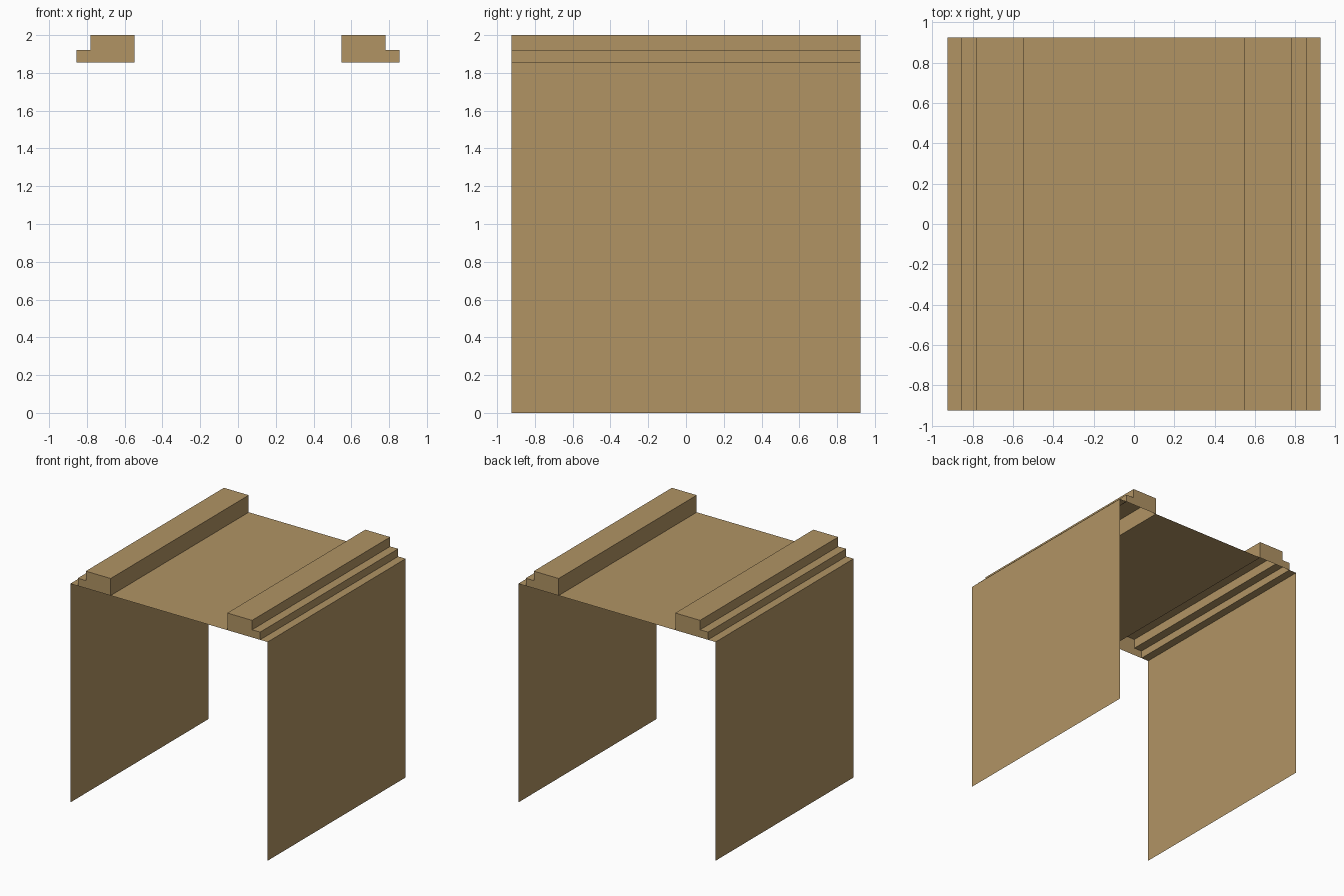
import bpy

if "Cube" in bpy.data.objects:
    bpy.data.objects.remove(bpy.data.objects["Cube"])

D = 0.925            # half depth (y) and half width of the shell
ROOF = 1.855         # height of the main sheet

tan = bpy.data.materials.new("tan")
tan.diffuse_color = (0.44, 0.295, 0.127, 1)
tan.use_nodes = True
tan.node_tree.nodes["Principled BSDF"].inputs["Base Color"].default_value = tan.diffuse_color


def sheet(name, profile, cap=None):
    """Sweep an open (x, z) profile along y; cap = profile indices closed at both ends."""
    n = len(profile)
    verts = [(x, y, z) for y in (-D, D) for x, z in profile]
    faces = [(i, i + n, i + n + 1, i + 1) for i in range(n - 1)]
    if cap:
        faces += [tuple(cap), tuple(i + n for i in reversed(cap))]
    mesh = bpy.data.meshes.new(name)
    mesh.from_pydata(verts, [], faces)
    mesh.materials.append(tan)
    obj = bpy.data.objects.new(name, mesh)
    bpy.context.collection.objects.link(obj)
    return obj


# Flat centre of the top
sheet("top_panel", [(-0.547, ROOF), (0.547, ROOF)])

# Hollow stepped rail, its outer ledge and the hanging side wall, on each side
rail = [(0.547, ROOF), (0.547, 2.0), (0.78, 2.0), (0.78, 1.92),
        (0.855, 1.92), (0.855, ROOF)]
ledge = [(0.855, ROOF), (D, ROOF)]
wall = [(D, ROOF), (D, 0)]
for side, s in (("right", 1), ("left", -1)):
    for part, prof, cap in (("rail", rail, list(range(5, -1, -1))),
                            ("ledge", ledge, None), ("wall", wall, None)):
        obj = sheet(f"{side}_{part}", [(s * x, z) for x, z in prof], cap)
        if s < 0:
            obj.data.flip_normals()   # mirrored side keeps outward faces

# Make sure every face points outward / upward
for obj in bpy.data.objects:
    me = obj.data
    f = me.polygons[0]
    if obj.name in ("top_panel", "left_ledge", "right_ledge"):
        wrong = f.normal.z < 0
    elif obj.name.endswith("wall"):
        wrong = f.normal.x * f.center.x < 0
    else:  # inner vertical rail face looks toward the middle
        wrong = f.normal.x * f.center.x > 0
    if wrong:
        me.flip_normals()
